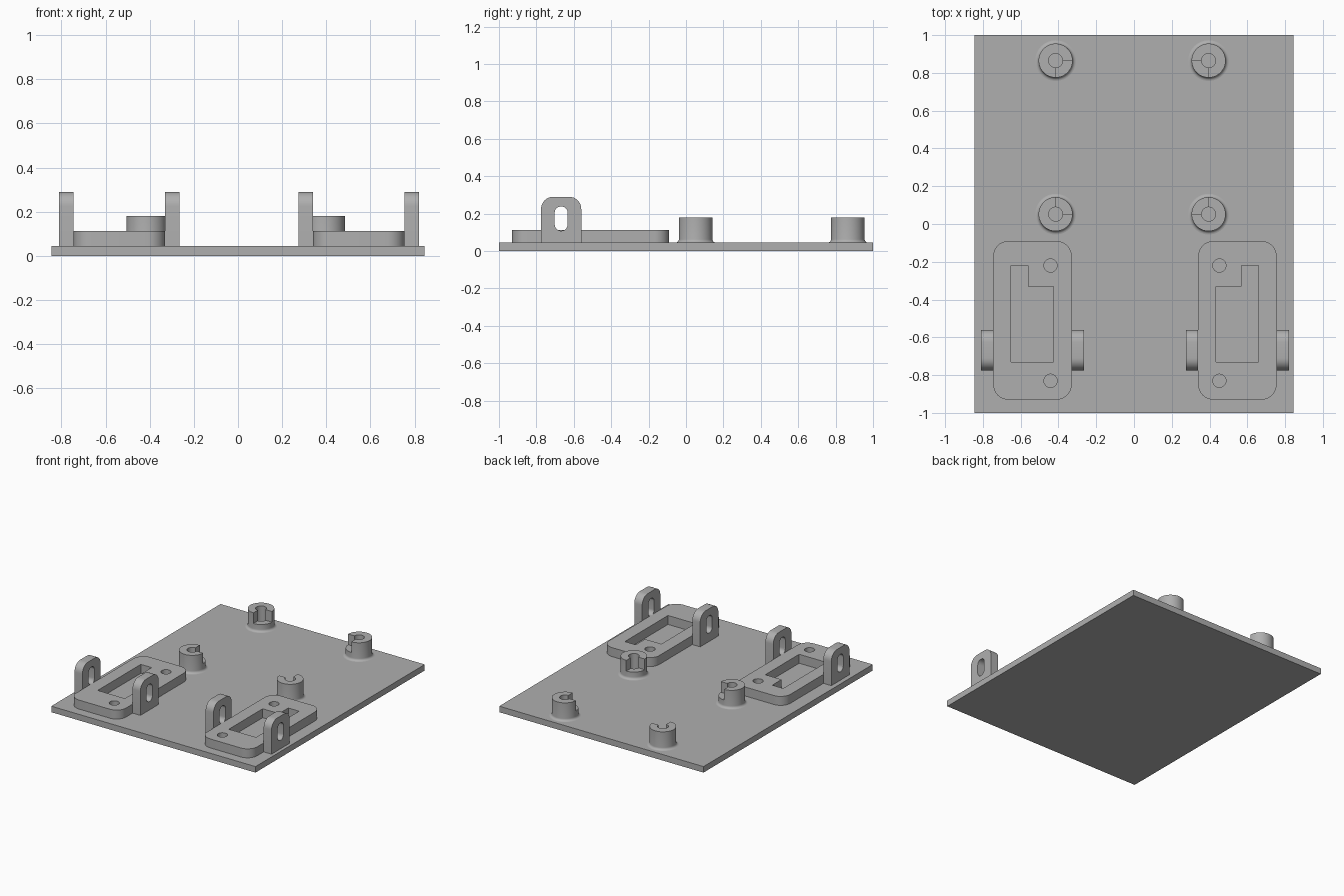
import bpy, bmesh
from math import pi, sin, cos, radians
from mathutils import Matrix

if "Cube" in bpy.data.objects:
    bpy.data.objects.remove(bpy.data.objects["Cube"], do_unlink=True)

grey = bpy.data.materials.new("plain grey")
grey.use_nodes = True
grey.diffuse_color = (0.43, 0.43, 0.43, 1)
grey.node_tree.nodes["Principled BSDF"].inputs["Base Color"].default_value = grey.diffuse_color

PLATE_TOP = 0.045
SIDEWAYS = Matrix(((0, 0, 1, 0), (1, 0, 0, 0), (0, 1, 0, 0), (0, 0, 0, 1)))


def finish(name, bm):
    """Turn a bmesh into a shaded, coloured object."""
    bmesh.ops.remove_doubles(bm, verts=bm.verts, dist=1e-5)
    bmesh.ops.recalc_face_normals(bm, faces=bm.faces)
    mesh = bpy.data.meshes.new(name)
    bm.to_mesh(mesh)
    bm.free()
    mesh.materials.append(grey)
    obj = bpy.data.objects.new(name, mesh)
    bpy.context.collection.objects.link(obj)
    shade(obj)
    return obj


def shade(obj):
    bpy.ops.object.select_all(action='DESELECT')
    obj.select_set(True)
    bpy.context.view_layer.objects.active = obj
    bpy.ops.object.shade_smooth_by_angle(angle=radians(30))


def prism(name, loops, low, high, turn=Matrix()):
    """Extrude an outline, with optional hole outlines, from low to high."""
    bm = bmesh.new()
    for loop in loops:
        vs = [bm.verts.new((u, v, low)) for u, v in loop]
        for a, b in zip(vs, vs[1:] + vs[:1]):
            bm.edges.new((a, b))
    bmesh.ops.triangle_fill(bm, edges=bm.edges[:], use_beauty=True, normal=(0, 0, 1))
    top = bmesh.ops.extrude_face_region(bm, geom=bm.faces[:], use_keep_orig=True)
    moved = [g for g in top["geom"] if isinstance(g, bmesh.types.BMVert)]
    bmesh.ops.translate(bm, verts=moved, vec=(0, 0, high - low))
    bm.transform(turn)
    return finish(name, bm)


def arc(cx, cy, r, start, end, n):
    if r == 0:
        return [(cx, cy)]
    steps = [start + (end - start) * i / n for i in range(n + 1)]
    return [(cx + r * cos(a), cy + r * sin(a)) for a in steps]


def circle(cx, cy, r):
    return arc(cx, cy, r, 0, 2 * pi, 32)[:-1]


def rounded(x0, y0, x1, y1, low_r, top_r):
    """Rectangle with rounded bottom and top corners."""
    return (arc(x1 - low_r, y0 + low_r, low_r, -pi / 2, 0, 8)
            + arc(x1 - top_r, y1 - top_r, top_r, 0, pi / 2, 8)
            + arc(x0 + top_r, y1 - top_r, top_r, pi / 2, pi, 8)
            + arc(x0 + low_r, y0 + low_r, low_r, pi, 1.5 * pi, 8))


# Base plate
prism("base_plate", [rounded(-0.845, -1, 0.845, 1, 0, 0)], 0, PLATE_TOP)

# Mounting pads with stepped pocket and screw holes, each between two lugs
pocket = [(0.43, -0.73), (0.655, -0.73), (0.655, -0.22),
          (0.565, -0.22), (0.565, -0.33), (0.43, -0.33)]
pad_loops = [rounded(0.335, -0.93, 0.75, -0.09, 0.08, 0.08), pocket,
             circle(0.447, -0.22, 0.035), circle(0.447, -0.83, 0.035)]
lug_loops = [rounded(-0.775, PLATE_TOP, -0.56, 0.29, 0, 0.065),
             rounded(-0.702, 0.108, -0.633, 0.238, 0.033, 0.033)]
for side, s in (("left", 1), ("right", -1)):
    def across(u):
        return 0.005 + s * u
    prism(side + "_pad", [[(across(u), v) for u, v in loop] for loop in pad_loops],
          PLATE_TOP, 0.112)
    for place, a, b in (("inner", 0.27, 0.335), ("outer", 0.75, 0.815)):
        low, high = sorted((across(a), across(b)))
        prism(side + "_" + place + "_lug", lug_loops, low, high, SIDEWAYS)


def post(name, x, y, dx, dy):
    """Hollow post with a flared foot and one open upper quarter."""
    bore, r, flare, top = 0.037, 0.09, 0.018, 0.18
    foot = arc(r + flare, PLATE_TOP + flare, flare, pi, 1.5 * pi, 5)
    profile = [(bore, PLATE_TOP), (bore, top), (r, top)] + foot
    bm = bmesh.new()
    vs = [bm.verts.new((u, 0, z)) for u, z in profile]
    es = [bm.edges.new((a, b)) for a, b in zip(vs, vs[1:] + vs[:1])]
    bmesh.ops.spin(bm, geom=vs + es, cent=(0, 0, 0), axis=(0, 0, 1),
                   angle=2 * pi, steps=48)
    bm.transform(Matrix.Translation((x, y, 0)))
    obj = finish(name, bm)
    # Open the quarter that faces the middle of the group
    x0, x1 = sorted((x, x + dx * 0.15))
    y0, y1 = sorted((y, y + dy * 0.15))
    cutter = prism("post_cutter", [rounded(x0, y0, x1, y1, 0, 0)], 0.1, 0.25)
    cutter.hide_render = True
    cut = obj.modifiers.new("open_quarter", 'BOOLEAN')
    cut.operation = 'DIFFERENCE'
    cut.solver = 'EXACT'
    cut.object = cutter
    bpy.context.view_layer.objects.active = obj
    bpy.ops.object.modifier_apply(modifier=cut.name)
    bpy.data.objects.remove(cutter, do_unlink=True)
    shade(obj)


# Four posts
for side, s in (("left", 1), ("right", -1)):
    post("back_" + side + "_post", -0.01 + s * 0.405, 0.865, -s, -1)
    post("middle_" + side + "_post", -0.01 + s * 0.405, 0.052, -s, 1)
